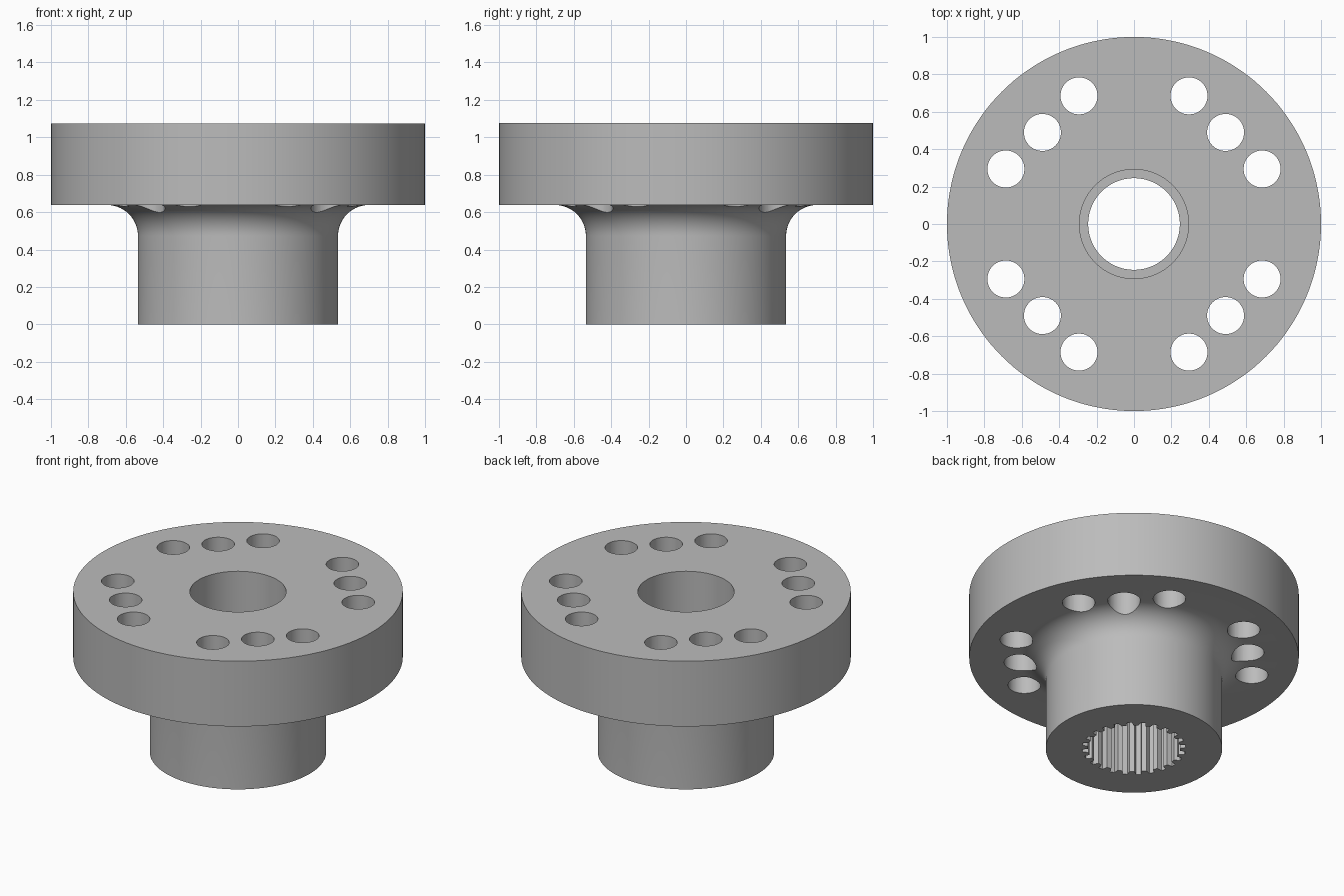
import bpy
import bmesh
from math import sin, cos, pi, radians

old = bpy.data.objects.get("Cube")
if old:
    bpy.data.objects.remove(old)

HUB_R, FLANGE_R, FILLET = 0.535, 1.0, 0.165
FLANGE_Z, TOP = 0.638, 1.075
TIP_R, ROOT_R, TEETH = 0.28, 0.315, 24

steel = bpy.data.materials.new("steel grey")
steel.use_nodes = True
grey = (0.5, 0.5, 0.5, 1)
steel.diffuse_color = grey
steel.node_tree.nodes["Principled BSDF"].inputs["Base Color"].default_value = grey


def make_object(name, bm):
    bmesh.ops.recalc_face_normals(bm, faces=bm.faces)
    mesh = bpy.data.meshes.new(name)
    bm.to_mesh(mesh)
    bm.free()
    mesh.materials.append(steel)
    obj = bpy.data.objects.new(name, mesh)
    bpy.context.collection.objects.link(obj)
    return obj


def lathe(name, profile, segments=144):
    """Revolve a closed (radius, height) profile around z."""
    bm = bmesh.new()
    rings = []
    for i in range(segments):
        a = 2 * pi * i / segments
        rings.append([bm.verts.new((r * cos(a), r * sin(a), z)) for r, z in profile])
    for i, ring in enumerate(rings):
        following = rings[(i + 1) % segments]
        for j in range(len(profile)):
            k = (j + 1) % len(profile)
            bm.faces.new((ring[j], following[j], following[k], ring[k]))
    return make_object(name, bm)


def prism(name, outline, low, high):
    """Extrude a closed (x, y) outline between two heights."""
    bm = bmesh.new()
    bottom = [bm.verts.new((x, y, low)) for x, y in outline]
    top = [bm.verts.new((x, y, high)) for x, y in outline]
    bm.faces.new(bottom)
    bm.faces.new(top)
    for i in range(len(outline)):
        k = (i + 1) % len(outline)
        bm.faces.new((bottom[i], bottom[k], top[k], top[i]))
    return make_object(name, bm)


def circle(radius, count, x=0, y=0):
    return [(x + radius * cos(2 * pi * i / count), y + radius * sin(2 * pi * i / count))
            for i in range(count)]


def cut(target, cutter):
    mod = target.modifiers.new("cut", 'BOOLEAN')
    mod.operation = 'DIFFERENCE'
    mod.solver = 'EXACT'
    mod.object = cutter
    bpy.ops.object.modifier_apply(modifier=mod.name)
    bpy.data.objects.remove(cutter)


# Hub and flange in one body, joined by a quarter-round fillet, with a stepped bore
fillet = [(HUB_R + FILLET * (1 - cos(a)), FLANGE_Z - FILLET * (1 - sin(a)))
          for a in (pi / 2 * i / 14 for i in range(15))]
bore = [(0.292, TOP), (0.292, FLANGE_Z), (0.245, FLANGE_Z), (0.245, 0.53), (0.245, 0)]
profile = [(HUB_R, 0)] + fillet + [(FLANGE_R, FLANGE_Z), (FLANGE_R, TOP)] + bore
flanged_hub = lathe("flanged_hub", profile)
bpy.ops.object.select_all(action='DESELECT')
bpy.context.view_layer.objects.active = flanged_hub
flanged_hub.select_set(True)

# Internal spline in the lower bore
spline = []
for i in range(TEETH):
    for offset, r in ((-0.30, TIP_R), (-0.18, ROOT_R), (0.18, ROOT_R), (0.30, TIP_R)):
        a = 2 * pi * (i + offset) / TEETH
        spline.append((r * cos(a), r * sin(a)))
cut(flanged_hub, prism("spline_cutter", spline, -0.1, 0.53))

# Four straight rows of three bolt holes
for sx in (-1, 1):
    for sy in (-1, 1):
        for x, y in ((0.294, 0.685), (0.4895, 0.4895), (0.685, 0.294)):
            outline = circle(0.099, 48, sx * x, sy * y)
            cut(flanged_hub, prism("hole_cutter", outline, 0.3, TOP + 0.1))

bpy.ops.object.shade_smooth_by_angle(angle=radians(25))
